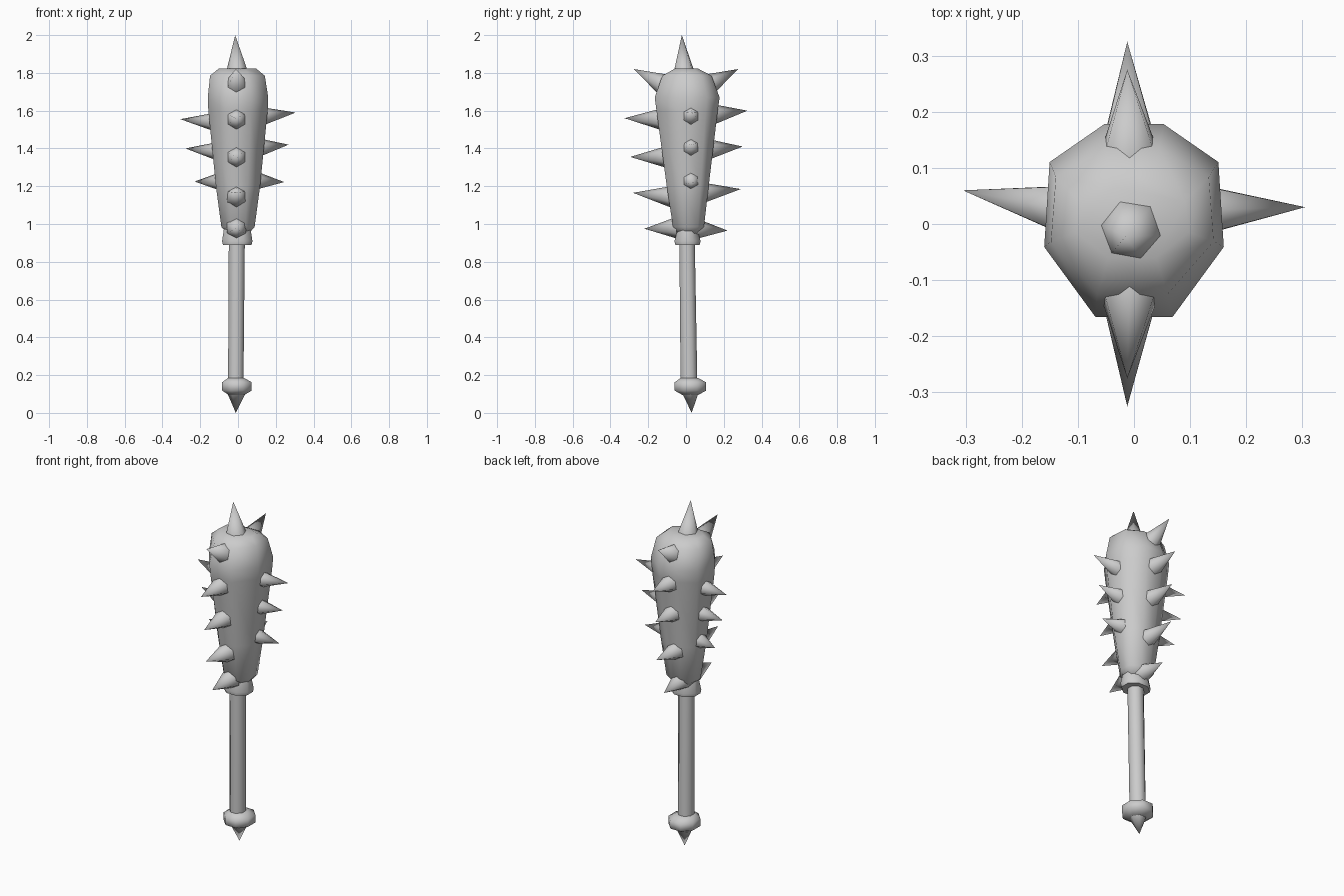
import bpy, bmesh, math
from mathutils import Vector

cube = bpy.data.objects.get("Cube")
if cube:
    bpy.data.objects.remove(cube, do_unlink=True)

grey = bpy.data.materials.new("plain grey")
grey.use_nodes = True
colour = (0.6, 0.6, 0.6, 1)
grey.diffuse_color = colour
grey.node_tree.nodes["Principled BSDF"].inputs["Base Color"].default_value = colour


def finish(name, bm):
    """Turn a bmesh into a smooth-shaded grey object."""
    bmesh.ops.recalc_face_normals(bm, faces=bm.faces)
    mesh = bpy.data.meshes.new(name)
    bm.to_mesh(mesh)
    bm.free()
    mesh.materials.append(grey)
    obj = bpy.data.objects.new(name, mesh)
    bpy.context.collection.objects.link(obj)
    bpy.ops.object.select_all(action="DESELECT")
    obj.select_set(True)
    bpy.context.view_layer.objects.active = obj
    bpy.ops.object.shade_smooth_by_angle(angle=math.radians(62))
    return obj


def loft(name, section, rings):
    """Skin a section through rings of (z, half width, half depth, x, y)."""
    bm = bmesh.new()
    loops = []
    for z, w, d, x, y in rings:
        loops.append([bm.verts.new((x + u * w, y + v * d, z)) for u, v in section])
    n = len(section)
    for low, high in zip(loops, loops[1:]):
        for i in range(n):
            j = (i + 1) % n
            bm.faces.new((low[i], low[j], high[j], high[i]))
    bm.faces.new(loops[0])
    bm.faces.new(loops[-1])
    bmesh.ops.remove_doubles(bm, verts=bm.verts, dist=0.0005)
    return finish(name, bm)


def spike(name, base, tip, radius=0.052):
    """Six-sided cone from base to tip."""
    base, tip = Vector(base), Vector(tip)
    axis = tip - base
    bm = bmesh.new()
    bmesh.ops.create_cone(bm, cap_ends=True, segments=6, radius1=radius,
                          radius2=0, depth=axis.length)
    bmesh.ops.translate(bm, verts=bm.verts, vec=(0, 0, axis.length / 2))
    turn = axis.to_track_quat("Z", "Y").to_matrix()
    bmesh.ops.rotate(bm, verts=bm.verts, cent=(0, 0, 0), matrix=turn)
    bmesh.ops.translate(bm, verts=bm.verts, vec=base)
    return finish(name, bm)


# Head: uneven eight-sided club
half = [(0.33, 1), (0.94, 0.62), (1, -0.23), (0.43, -0.93)]
head_section = half + [(-u, v) for u, v in reversed(half)]
head_rings = [
    (0.94, 0.05, 0.045, 0, 0.01),
    (0.985, 0.088, 0.085, 0, 0.01),
    (1.2, 0.117, 0.115, 0, 0.005),
    (1.6, 0.157, 0.168, 0, 0),
    (1.67, 0.16, 0.178, 0, 0),
    (1.785, 0.145, 0.135, -0.003, 0),
    (1.822, 0.1, 0.065, -0.003, 0),
]
loft("club_head", head_section, head_rings)

# Grip, collar and pommel: round parts
octagon = [(math.cos(a), math.sin(a))
           for a in (math.tau * (i + 0.5) / 8 for i in range(8))]
loft("handle", octagon, [(0.14, 0.044, 0.048, -0.012, 0.016),
                         (0.95, 0.046, 0.044, -0.006, 0.005)])
loft("collar", octagon, [(0.89, 0.082, 0.07, -0.004, 0.008),
                         (0.91, 0.087, 0.075, -0.004, 0.008),
                         (0.975, 0.076, 0.055, -0.004, 0.008)])
loft("pommel", octagon, [(0.095, 0.045, 0.045, -0.008, 0.023),
                         (0.118, 0.085, 0.09, -0.006, 0.023),
                         (0.162, 0.085, 0.09, -0.006, 0.023),
                         (0.185, 0.046, 0.05, -0.01, 0.018)])
spike("pommel_spike", (-0.008, 0.023, 0.12), (-0.012, 0.03, 0), 0.056)
spike("top_spike", (-0.005, -0.01, 1.8), (-0.015, -0.022, 2), 0.06)


def half_size(z, column):
    """Head width or depth at a height."""
    for low, high in zip(head_rings, head_rings[1:]):
        if low[0] <= z <= high[0]:
            t = (z - low[0]) / (high[0] - low[0])
            return low[column] + t * (high[column] - low[column])


# Spikes in rows: base height, tip height, reach
rows = {
    "front": [(1.74, 1.82, 0.275), (1.555, 1.56, 0.325), (1.355, 1.355, 0.295),
              (1.145, 1.165, 0.28), (0.98, 0.975, 0.22)],
    "back": [(1.74, 1.82, 0.275), (1.58, 1.6, 0.325), (1.395, 1.41, 0.3),
             (1.165, 1.185, 0.29), (0.975, 0.965, 0.22)],
    "left": [(1.57, 1.59, 0.305), (1.405, 1.42, 0.268), (1.23, 1.222, 0.245)],
    "right": [(1.54, 1.555, 0.305), (1.385, 1.4, 0.278), (1.225, 1.225, 0.23)],
}
for side, row in rows.items():
    sign = 1 if side in ("back", "left") else -1
    for i, (z, tip_z, reach) in enumerate(row):
        name = f"{side}_spike_{i + 1}"
        if side in ("front", "back"):
            inner = sign * (half_size(z, 2) - 0.03)
            spike(name, (-0.008, inner, z), (-0.012, sign * reach, tip_z), 0.057)
        else:
            inner = sign * (half_size(z, 1) - 0.03)
            tip_y = 0.03 if side == "left" else 0.06
            spike(name, (inner, 0.025, z), (sign * reach, tip_y, tip_z), 0.05)
